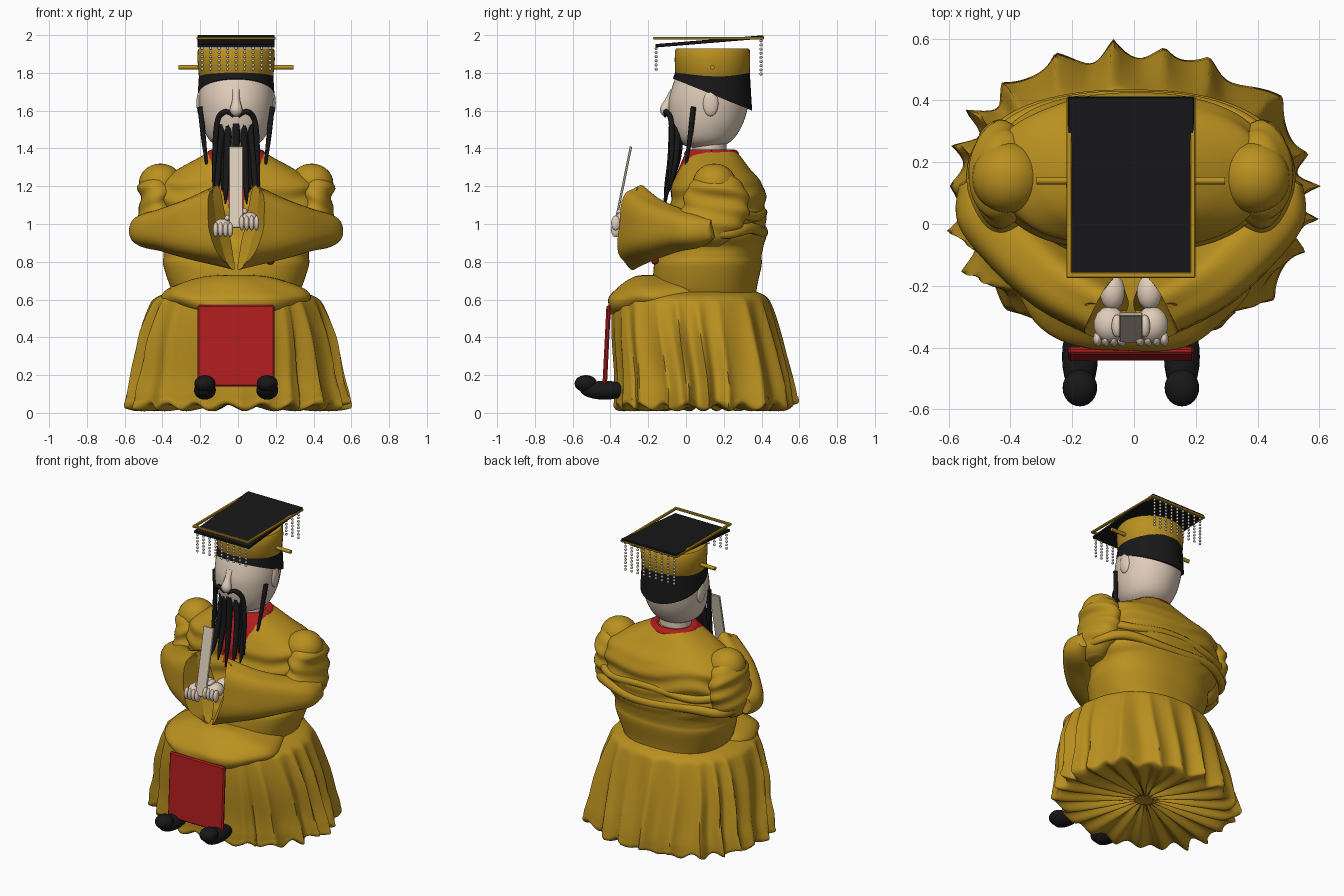
import bpy, bmesh, math
from math import sin, cos, pi
from mathutils import Vector, Matrix, Euler

cube = bpy.data.objects.get("Cube")
if cube:
    bpy.data.objects.remove(cube, do_unlink=True)

CENTRE_X = -0.01


def material(name, rgb):
    m = bpy.data.materials.new(name)
    m.use_nodes = True
    m.diffuse_color = (*rgb, 1)
    node = next(n for n in m.node_tree.nodes if n.type == 'BSDF_PRINCIPLED')
    node.inputs["Base Color"].default_value = (*rgb, 1)
    node.inputs["Roughness"].default_value = 0.7
    return m


GOLD = material("robe gold", (0.49, 0.28, 0.014))
RED = material("silk red", (0.44, 0.012, 0.014))
BLACK = material("black", (0.009, 0.009, 0.01))
SKIN = material("pale skin", (0.75, 0.61, 0.49))
IVORY = material("ivory", (0.72, 0.62, 0.49))
BEAD = material("bead grey", (0.64, 0.58, 0.5))


def finish(name, bm, mat, angle=50):
    bmesh.ops.recalc_face_normals(bm, faces=bm.faces)
    mesh = bpy.data.meshes.new(name)
    bm.to_mesh(mesh)
    bm.free()
    mesh.materials.append(mat)
    mesh.shade_smooth()
    mesh.set_sharp_from_angle(angle=math.radians(angle))
    obj = bpy.data.objects.new(name, mesh)
    obj.location.x = CENTRE_X
    bpy.context.scene.collection.objects.link(obj)
    return obj


def resample(rows, k=5):
    """Catmull-Rom smoothing of rows of numbers."""
    out = []
    for i in range(len(rows) - 1):
        a, b = rows[max(i - 1, 0)], rows[i]
        c, d = rows[i + 1], rows[min(i + 2, len(rows) - 1)]
        for s in range(k):
            t = s / k
            out.append(tuple(0.5 * (2 * q + (r - p) * t + (2 * p - 5 * q + 4 * r - u) * t * t
                                    + (3 * q - p - 3 * r + u) * t ** 3)
                             for p, q, r, u in zip(a, b, c, d)))
    return out + [tuple(rows[-1])]


def power(v, e):
    return math.copysign(abs(v) ** e, v)


def ring(row, n=48, f=None, e=1.0, cx=0.0):
    """Horizontal ring from (z, centre y, x radius, y radius)."""
    z, cy, rx, ry = row[:4]
    pts = []
    for i in range(n):
        a = 2 * pi * i / n
        k = f(a, row) if f else 1
        pts.append(Vector((cx + rx * k * power(cos(a), e), cy + ry * k * power(sin(a), e),
                           max(z, 0))))
    return pts


def tube(rows, up=(0, 0, 1), n=12, f=None):
    """Rings along a path of (x, y, z, side radius, up radius)."""
    pts = [Vector(r[:3]) for r in rows]
    out = []
    for i, (p, r) in enumerate(zip(pts, rows)):
        t = pts[min(i + 1, len(pts) - 1)] - pts[max(i - 1, 0)]
        side = t.cross(Vector(up)).normalized()
        v = side.cross(t).normalized()
        angles = [2 * pi * j / n for j in range(n)]
        out.append([p + (side * r[3] * cos(a) + v * r[-1] * sin(a)) * (f(a, i) if f else 1)
                    for a in angles])
    return out


def flip(rings):
    return [[Vector((-p.x, p.y, p.z)) for p in r] for r in rings]


def loft(name, ringsets, mat, angle=50):
    bm = bmesh.new()
    for rings in ringsets:
        loops = [[bm.verts.new(p) for p in r] for r in rings]
        for a, b in zip(loops, loops[1:]):
            for i in range(len(a)):
                j = (i + 1) % len(a)
                bm.faces.new((a[i], a[j], b[j], b[i]))
        bm.faces.new(loops[0])
        bm.faces.new(loops[-1])
    return finish(name, bm, mat, angle)


def blobs(name, items, mat, seg=20):
    bm = bmesh.new()
    for loc, scale in items:
        bmesh.ops.create_uvsphere(bm, u_segments=seg, v_segments=max(seg // 2, 4), radius=1,
                                  matrix=Matrix.LocRotScale(Vector(loc), None, Vector(scale)))
    return finish(name, bm, mat, 80)


def boxes(name, items, mat, tilt=0.0, bevel=0.003):
    bm = bmesh.new()
    for loc, size in items:
        bmesh.ops.create_cube(bm, size=1, matrix=Matrix.LocRotScale(
            Vector(loc), Euler((tilt, 0, 0)), Vector(size)))
    bmesh.ops.bevel(bm, geom=bm.edges[:], offset=bevel, segments=1, affect='EDGES')
    return finish(name, bm, mat, 30)


# Pleated skirt, closed underneath with radial folds
def pleat(a, row):
    phase = 10.5 * a + 0.8 * sin(2 * a + 1) + 0.5 * sin(5 * a) + 1.5 * (0.6 - row[0]) * sin(4 * a)
    spike = 1 - abs(cos(phase)) - 0.4
    front = 0.35 if sin(a) < -0.8 else 1
    return 1 + row[4] * spike * front * (0.85 + 0.4 * sin(7 * a + 2))


skirt_rows = [(.65, .08, .28, .26, 0), (.635, .06, .36, .33, 0), (.61, .03, .425, .4, .01),
              (.56, .03, .46, .42, .04), (.4, .05, .51, .44, .08), (.2, .08, .54, .455, .11),
              (.07, .09, .565, .465, .12), (.01, .09, .54, .445, .14), (.03, .09, .3, .25, .18),
              (.07, .09, .02, .02, 0)]
skirt = [ring(r, 252, pleat, 0.92) for r in resample(skirt_rows)]
for r in skirt:
    for i, p in enumerate(r):
        if p.z < .06:
            p.z += .035 * sin(i * pi / 12) ** 2
loft("skirt", [skirt], GOLD, 60)


# Torso with cloth wrinkles and a red inner robe at the chest
def wrinkle(a, row):
    z = row[0]
    if not .88 < z < 1.28:
        return 1
    return 1 + 0.025 * sin((z - .88) / .4 * pi) * sin(z * 55 + 2 * sin(2 * a) + sin(5 * a))


torso_rows = [(.58, .1, .3, .27), (.66, .1, .345, .275), (.78, .115, .385, .285),
              (.83, .125, .385, .275), (.88, .135, .39, .275), (.95, .16, .43, .265),
              (1.05, .165, .44, .255), (1.15, .17, .44, .25), (1.22, .165, .42, .235),
              (1.29, .15, .31, .19), (1.35, .14, .2, .155), (1.385, .135, .14, .13)]
torso = loft("torso", [[ring(r, 200, wrinkle, .85) for r in resample(torso_rows, 12)]], GOLD)
torso.data.materials.append(RED)
for p in torso.data.polygons:
    c = p.center
    if c.y < .1 and c.z > 1.06 and abs(c.x) < (c.z - 1.0) * .4:
        p.material_index = 1

# Wide pillowed lap cloth
lap_rows = [(.52, -.14, .24, .26), (.56, -.14, .34, .275), (.61, -.13, .39, .28),
            (.66, -.12, .36, .24), (.7, -.13, .26, .18), (.725, -.15, .15, .11),
            (.73, -.17, .04, .04)]
loft("lap_cloth", [[ring(r, 72, lambda a, w: 1 + .025 * sin(6 * a + w[0] * 25), .92)
                    for r in resample(lap_rows)]], GOLD)

# Upper arms, shoulder puffs and wide sleeves with open cuffs
arm_rows = [(.88, .1, .05, .07), (.92, .11, .09, .13), (.98, .13, .11, .17),
            (1.06, .15, .1, .18), (1.13, .16, .085, .17), (1.2, .16, .1, .15),
            (1.27, .16, .05, .07)]
arm = [ring(r, 40, lambda a, w: 1 + .05 * sin(w[0] * 70 + 2 * a), cx=.42)
       for r in resample(arm_rows)]
loft("upper_arms", [arm, flip(arm)], GOLD)
blobs("shoulder_puffs", [((s * .4, .15, 1.215), (.115, .115, .105)) for s in (1, -1)], GOLD, 28)
sleeve_rows = [(.53, .14, .97, .03, .05), (.48, .06, .965, .1, .09), (.39, -.05, .97, .11, .115),
               (.25, -.18, .975, .11, .165), (.1, -.265, .985, .105, .22)]
lining_rows = [(.13, -.255, .985, .09, .195), (.22, -.19, .975, .06, .1)]
sleeve = tube(resample(sleeve_rows), n=40, f=lambda a, i: 1 + .003 * i * cos(5 * a + .5))
sleeve += tube([sleeve_rows[-1]] + lining_rows, n=40)[1:]
for p in [p for r in sleeve for p in r]:
    drop = max(.98 - p.z, 0) * max(0, min(1, (.35 - p.x) * 4))
    p.x -= drop * .3
    p.y -= drop * .1
loft("sleeves", [sleeve, flip(sleeve)], GOLD)

# Rolled folds hugging the back and arms
folds = []
for z, rx, r in ((.965, .495, .03), (1.05, .48, .026)):
    path = []
    for i in range(61):
        a = -.2 + (pi + .4) * i / 60
        path.append((rx * power(cos(a), .85), .155 + .25 * power(sin(a), .85),
                     z + .012 * sin(5 * a + z * 30), r * (.4 + .6 * sin(pi * i / 60)), r))
    folds.append(tube(path))
loft("back_folds", folds, GOLD)

# Collar and sash knot
collar = [(.125 * cos(a), .135 + .115 * sin(a), 1.37, .03, .025)
          for a in [2 * pi * i / 40 for i in range(41)]]
loft("collar", [tube(collar)], RED)
blobs("sash_knot", [((.18, -.165, .81), (.025, .02, .025))], RED)

# Head, neck, nose and ears
head_rows = [(1.4, .1, .05, .05), (1.42, .095, .11, .115), (1.46, .1, .152, .16),
             (1.54, .11, .184, .195), (1.64, .12, .198, .212), (1.72, .13, .197, .205),
             (1.79, .14, .188, .19)]
loft("head", [[ring(r) for r in resample(head_rows)]], SKIN)
loft("neck", [[ring((z, .125, .1, .09)) for z in (1.32, 1.46)]], SKIN)
nose = [(0, -.07, 1.71, .022, .012), (0, -.09, 1.66, .02, .018),
        (0, -.11, 1.605, .034, .028), (0, -.095, 1.58, .025, .018)]
loft("nose", [tube(resample(nose), up=(0, 1, 0))], SKIN)
blobs("ears", [((s * .19, .13, 1.64), (.02, .042, .07)) for s in (1, -1)], SKIN)

# Beard, moustache and side whiskers
strands = [[(x * .85, -.07 + abs(x) * .3, 1.53, .021), (x * 1.08, -.08 + abs(x) * .3, 1.35, .018),
            (x * 1.2, -.1 + abs(x) * .1, 1.2, .015), (x * 1.25, -.115, 1.08 + abs(x) * .6, .004)]
           for x in (-.085, -.045, 0, .045, .085)]
for s in (1, -1):
    strands.append([(s * .05, -.035, 1.5, .022), (s * .065, -.045, 1.35, .019),
                    (s * .075, -.085, 1.18, .005)])
    strands.append([(s * .012, -.11, 1.57, .008), (s * .055, -.105, 1.595, .014),
                    (s * .098, -.08, 1.55, .014), (s * .112, -.075, 1.4, .014),
                    (s * .122, -.095, 1.18, .004)])
    strands.append([(s * .19, .04, 1.62, .014), (s * .172, .02, 1.45, .013),
                    (s * .148, -.01, 1.25, .004)])
loft("beard", [tube(resample(st), up=(.05, 1, .1), n=8) for st in strands], BLACK)

# Black cap with a sloping lower edge
base = ring((1.7, .14, .203, .21))
for p in base:
    p.z = 1.742 - .405 * p.y
loft("cap", [[base, ring((1.8, .14, .196, .198))]], BLACK)

# Gold crown and hairpin
crown_rows = [(1.77, .14, .19, .188), (1.78, .14, .197, .197), (1.87, .14, .205, .2),
              (1.92, .14, .203, .198), (1.93, .14, .196, .19)]
loft("crown", [[ring(r) for r in crown_rows]], GOLD, 40)
loft("hairpin", [tube([(-.305, .14, 1.83, .012), (.305, .14, 1.83, .012)])], GOLD)

# Tilted hat board, its level frame and bead strings
boxes("hat_board", [((0, .125, 1.967), (.408, .575, .018))], BLACK, .082)
boxes("hat_frame", [((s * .2, .12, 1.983), (.018, .585, .014)) for s in (1, -1)]
      + [((0, y, 1.983), (.418, .018, .014)) for y in (-.165, .403)], GOLD)
blobs("bead_strings", [((-.18 + .045 * i, y, top - .022 * j), (.0085,) * 3)
                       for y, top, count in ((-.158, 1.93, 6), (.397, 1.97, 9))
                       for i in range(9) for j in range(count)], BEAD, 8)

# Hands holding the upright tablet
hand_parts = []
for s, z in ((1, 1.02), (-1, .985)):
    hand_parts += [((s * .068, -.325, z), (.054, .06, .045)),
                   ((s * .06, -.22, z), (.042, .06, .037)),
                   ((s * .045, -.33, z + .045), (.018, .038, .018))]
    hand_parts += [((s * (.03 + .026 * i), -.372, z - .015), (.015, .025, .04)) for i in range(4)]
blobs("hands", hand_parts, SKIN, 14)
boxes("tablet", [((0, -.335, 1.195), (.075, .013, .44))], IVORY, -.2)

# Hanging front panel and boots
boxes("front_panel", [((0, -.42, .355), (.408, .024, .43))], RED, -.05, .008)
boot_parts = []
for s in (1, -1):
    boot_parts += [((s * .165, -.43, .12), (.058, .13, .05)),
                   ((s * .165, -.53, .155), (.056, .06, .045))]
blobs("boots", boot_parts, BLACK, 24)
